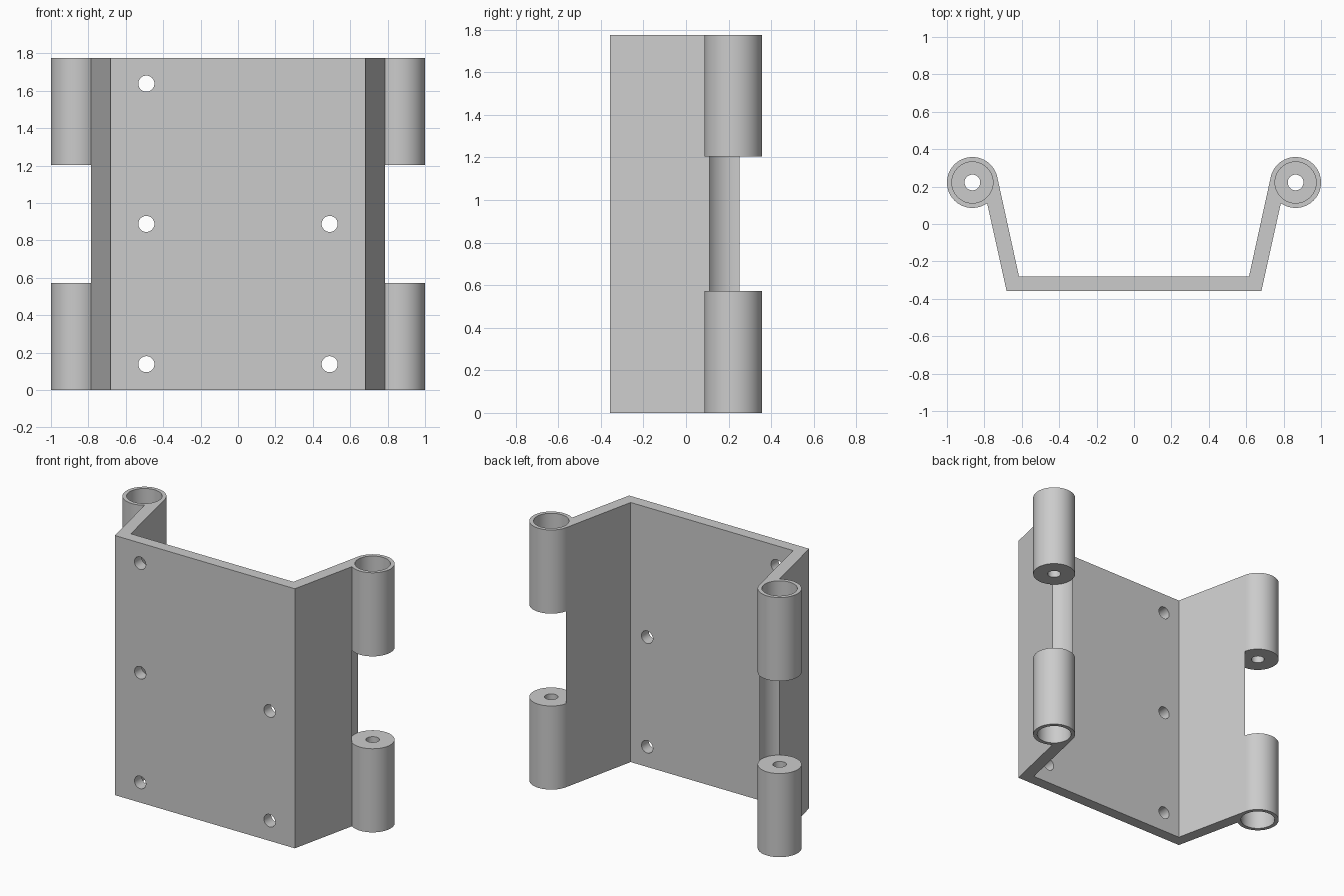
import bpy, bmesh, math

if "Cube" in bpy.data.objects:
    bpy.data.objects.remove(bpy.data.objects["Cube"])

H = 1.776                      # overall height
CX, CY, R = 0.864, 0.222, 0.136   # hinge axis and barrel radius
BARREL_H = 0.572
SEG = 72

grey = bpy.data.materials.new("light_grey")
grey.diffuse_color = (0.6, 0.6, 0.6, 1)
grey.use_nodes = True
grey.node_tree.nodes["Principled BSDF"].inputs["Base Color"].default_value = grey.diffuse_color


def make_object(name, bm):
    bmesh.ops.recalc_face_normals(bm, faces=bm.faces)
    mesh = bpy.data.meshes.new(name)
    bm.to_mesh(mesh)
    bm.free()
    obj = bpy.data.objects.new(name, mesh)
    bpy.context.collection.objects.link(obj)
    mesh.materials.append(grey)
    return obj


def smooth(obj):
    bpy.ops.object.select_all(action='DESELECT')
    obj.select_set(True)
    bpy.context.view_layer.objects.active = obj
    bpy.ops.object.shade_smooth_by_angle(angle=math.radians(30))


def bracket():
    # channel profile: flat plate, splayed sides, hollowed ends around the barrels
    half = [(0.681, -0.358)]
    for i in range(15):
        a = math.radians(234.6 + (167.5 - 234.6) * i / 14)
        half.append((CX + R * math.cos(a), CY + R * math.sin(a)))
    half.append((0.615, -0.28))
    outline = half + [(-x, y) for x, y in reversed(half)]
    bm = bmesh.new()
    face = bm.faces.new([bm.verts.new((x, y, 0)) for x, y in outline])
    top = bmesh.ops.extrude_face_region(bm, geom=[face])
    verts = [g for g in top["geom"] if isinstance(g, bmesh.types.BMVert)]
    bmesh.ops.translate(bm, verts=verts, vec=(0, 0, H))
    return make_object("bracket", bm)


def hole_cutter():
    # six screw holes through the plate
    bm = bmesh.new()
    for x in (-0.49, 0.49):
        for z in (0.138, H / 2, H - 0.138):
            made = bmesh.ops.create_cone(bm, cap_ends=True, segments=32,
                                         radius1=0.043, radius2=0.043, depth=0.3)
            for v in made["verts"]:
                px, py, pz = v.co
                v.co = (px + x, -0.32 + pz, py + z)
    obj = make_object("screw_hole_cutter", bm)
    obj.hide_render = True
    obj.hide_viewport = True
    return obj


def barrel(name, side, upper):
    # cup with a pin hole in its inner end
    h, floor, bore, pin = BARREL_H, 0.08, 0.11, 0.042
    profile = [(R, 0), (R, h), (pin, h), (pin, h - floor), (bore, h - floor), (bore, 0)]
    bm = bmesh.new()
    rings = []
    for r, z in profile:
        z = H - z if upper else z
        rings.append([bm.verts.new((side * CX + r * math.cos(2 * math.pi * i / SEG),
                                    CY + r * math.sin(2 * math.pi * i / SEG), z))
                      for i in range(SEG)])
    for k, ring in enumerate(rings):
        nxt = rings[(k + 1) % len(rings)]
        for i in range(SEG):
            j = (i + 1) % SEG
            bm.faces.new((ring[i], ring[j], nxt[j], nxt[i]))
    smooth(make_object(name, bm))


body = bracket()
cut = body.modifiers.new("screw_holes", 'BOOLEAN')
cut.operation = 'DIFFERENCE'
cut.solver = 'EXACT'
cut.object = hole_cutter()
bpy.context.view_layer.objects.active = body
body.select_set(True)
bpy.ops.object.modifier_apply(modifier=cut.name)
smooth(body)

for side, label in ((-1, "left"), (1, "right")):
    barrel("lower_barrel_" + label, side, False)
    barrel("upper_barrel_" + label, side, True)
